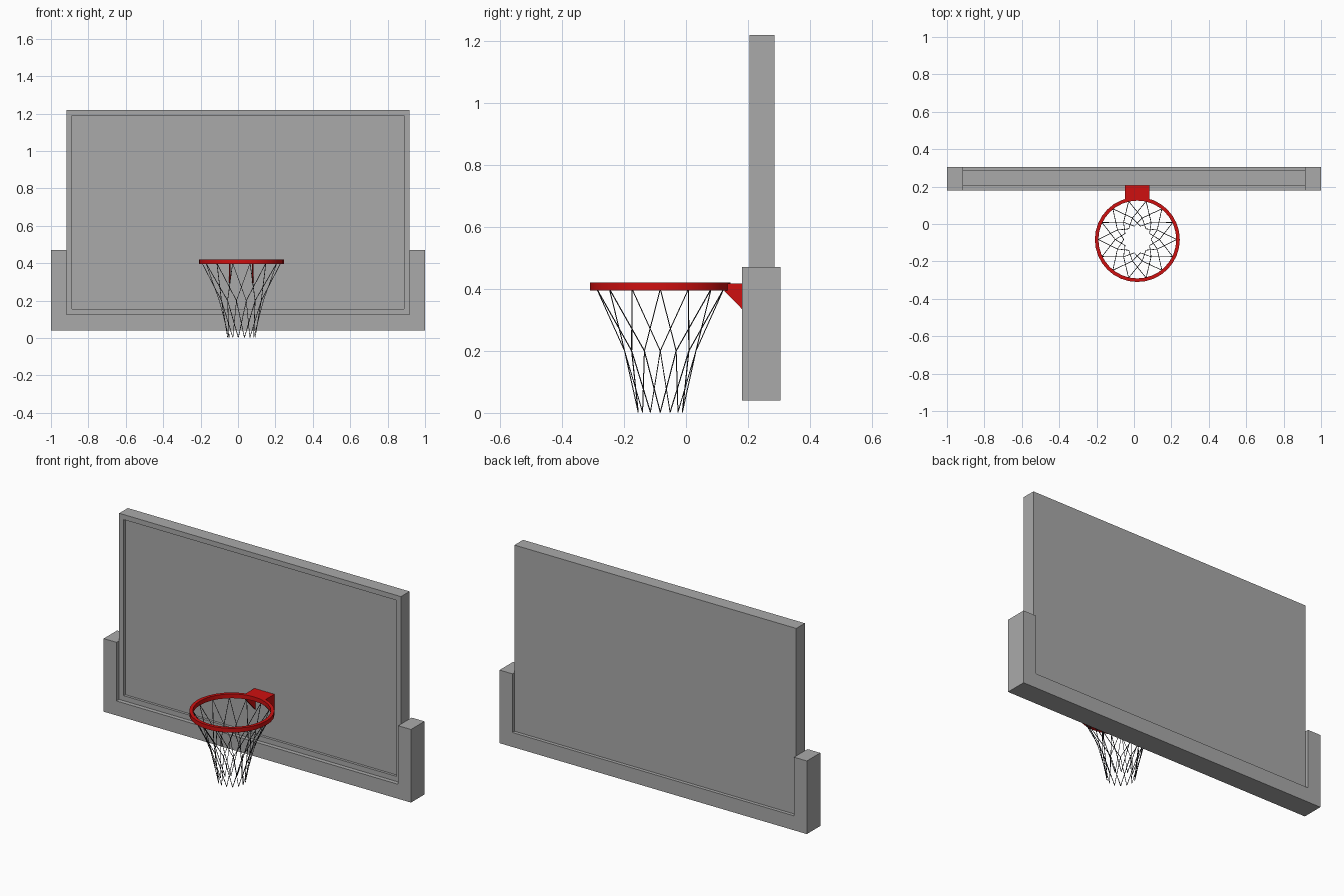
import bpy, bmesh
from math import sin, cos, pi
from mathutils import Vector

cube = bpy.data.objects.get("Cube")
if cube:
    bpy.data.objects.remove(cube)


def material(name, rgb):
    m = bpy.data.materials.new(name)
    m.use_nodes = True
    m.diffuse_color = (*rgb, 1)
    m.node_tree.nodes["Principled BSDF"].inputs["Base Color"].default_value = (*rgb, 1)
    return m


GREY = material("board grey", (0.40, 0.40, 0.40))
RED = material("rim red", (0.62, 0.005, 0.005))
DARK = material("net dark", (0.03, 0.03, 0.035))


def finish(name, bm, mat):
    bmesh.ops.recalc_face_normals(bm, faces=bm.faces)
    mesh = bpy.data.meshes.new(name)
    bm.to_mesh(mesh)
    bm.free()
    mesh.materials.append(mat)
    ob = bpy.data.objects.new(name, mesh)
    bpy.context.scene.collection.objects.link(ob)
    return ob


def prism(name, outline, push, mat):
    """Extrude a flat outline of 3D points along a vector."""
    bm = bmesh.new()
    face = bm.faces.new([bm.verts.new(p) for p in outline])
    res = bmesh.ops.extrude_face_region(bm, geom=[face], use_keep_orig=True)
    moved = [v for v in res["geom"] if isinstance(v, bmesh.types.BMVert)]
    bmesh.ops.translate(bm, verts=moved, vec=push)
    return finish(name, bm, mat)


# Backboard, with its front face inset and sunk to leave a raised border
W, BOTTOM, TOP, FRONT, BACK = 0.917, 0.125, 1.22, 0.205, 0.285
board = prism("backboard", [(-W, FRONT, BOTTOM), (W, FRONT, BOTTOM),
                            (W, FRONT, TOP), (-W, FRONT, TOP)],
              (0, BACK - FRONT, 0), GREY)
bm = bmesh.new()
bm.from_mesh(board.data)
front = min(bm.faces, key=lambda f: f.calc_center_median().y)
bmesh.ops.inset_region(bm, faces=[front], thickness=0.042)
bmesh.ops.inset_region(bm, faces=[front], thickness=0.0, depth=-0.015)
bmesh.ops.recalc_face_normals(bm, faces=bm.faces)
bm.to_mesh(board.data)
bm.free()

# U-shaped padding around the lower edge
half = [(1.0, 0.04), (1.0, 0.47), (W, 0.47), (W, BOTTOM)]
profile = half + [(-x, z) for x, z in reversed(half)]
prism("edge_padding", [(x, 0.18, z) for x, z in profile], (0, 0.125, 0), GREY)

# Rim: a rectangular section swept around the hoop centre
CENTRE = Vector((0.018, -0.083, 0))


def around(radius, angle, z):
    return CENTRE + Vector((radius * cos(angle), radius * sin(angle), z))


SIDES = 32
bm = bmesh.new()
section = [(0.208, 0.395), (0.227, 0.395), (0.227, 0.42), (0.208, 0.42)]
loops = [[bm.verts.new(around(r, 2 * pi * i / SIDES, z)) for r, z in section]
         for i in range(SIDES)]
for i, a in enumerate(loops):
    b = loops[(i + 1) % SIDES]
    for j in range(4):
        k = (j + 1) % 4
        bm.faces.new((a[j], a[k], b[k], b[j]))
rim = finish("rim", bm, RED)
bpy.context.view_layer.objects.active = rim
rim.select_set(True)
bpy.ops.object.shade_smooth_by_angle(angle=pi / 6)
rim.select_set(False)

# Bracket: a top plate and two thin triangular gussets
LEFT, RIGHT = 0.083, -0.047
prism("bracket_plate", [(RIGHT, 0.13, 0.40), (LEFT, 0.13, 0.40),
                        (LEFT, 0.13, 0.417), (RIGHT, 0.13, 0.417)],
      (0, 0.09, 0), RED)
for name, x in (("left_gusset", LEFT - 0.008), ("right_gusset", RIGHT)):
    prism(name, [(x, 0.125, 0.417), (x, 0.22, 0.417), (x, 0.22, 0.295),
                 (x, 0.125, 0.392)], (0.008, 0, 0), RED)

# Net: strands zigzag one step left or right between three rings
STRANDS = 14
RINGS = [(0.210, 0.40), (0.118, 0.20), (0.073, 0.002)]
curve = bpy.data.curves.new("net_path", "CURVE")
curve.dimensions = "3D"
curve.bevel_depth = 0.0018
curve.bevel_resolution = 0
for i in range(STRANDS):
    for turn in (1, -1):
        line = curve.splines.new("POLY")
        line.points.add(len(RINGS) - 1)
        for k, (r, z) in enumerate(RINGS):
            p = around(r, 2 * pi * (i + turn * k) / STRANDS, z)
            line.points[k].co = (*p, 1)
helper = bpy.data.objects.new("net_path", curve)
mesh = bpy.data.meshes.new_from_object(helper)
bpy.data.objects.remove(helper)
mesh.materials.clear()
mesh.materials.append(DARK)
net = bpy.data.objects.new("net", mesh)
bpy.context.scene.collection.objects.link(net)
